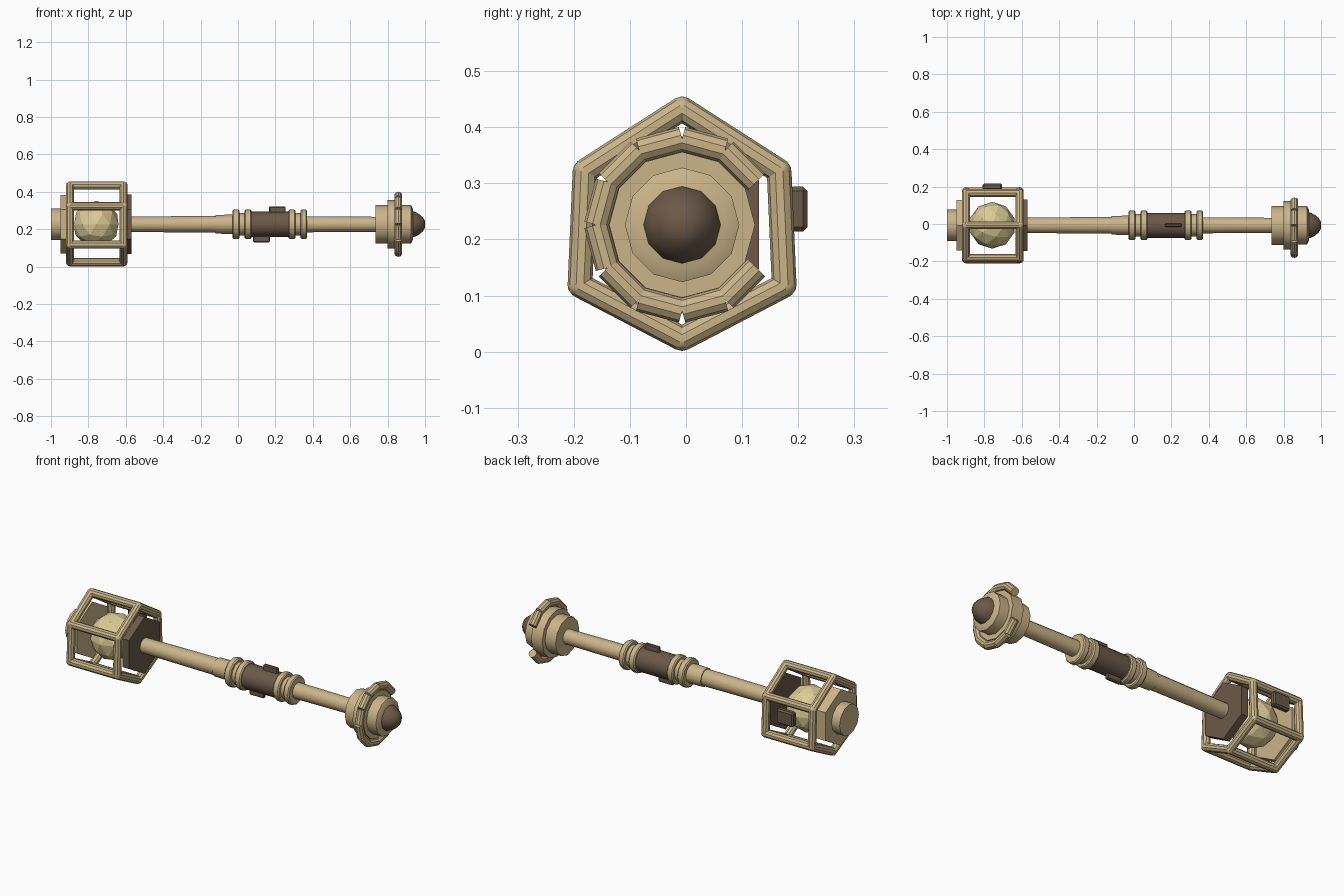
import bpy, bmesh, math
from mathutils import Vector

if "Cube" in bpy.data.objects:
    bpy.data.objects.remove(bpy.data.objects["Cube"])

C = Vector((0, -0.007, 0.226))  # the long axis runs along x through here


def material(name, rgb):
    m = bpy.data.materials.new(name)
    m.diffuse_color = (*rgb, 1)
    m.use_nodes = True
    m.node_tree.nodes["Principled BSDF"].inputs["Base Color"].default_value = m.diffuse_color
    return m


TAN = material("tan", (0.60, 0.46, 0.25))
BROWN = material("brown", (0.15, 0.10, 0.065))
PALE = material("pale_yellow", (0.72, 0.60, 0.30))


def finish(name, bm, mat, smooth=True):
    bmesh.ops.recalc_face_normals(bm, faces=bm.faces)
    me = bpy.data.meshes.new(name)
    bm.to_mesh(me)
    bm.free()
    me.materials.append(mat)
    if smooth:
        me.shade_smooth()
        me.set_sharp_from_angle(angle=math.radians(35))
    ob = bpy.data.objects.new(name, me)
    bpy.context.collection.objects.link(ob)
    return ob


def lathe(name, profile, mat, sides=12):
    """Closed turned solid about the x axis; profile is (x, radius)."""
    bm = bmesh.new()
    rings = []
    for x, r in profile:
        angles = [math.pi / 2 + math.tau * i / sides for i in range(sides)]
        rings.append([bm.verts.new(C + Vector((x, r * math.cos(a), r * math.sin(a)))) for a in angles])
    for a, b in zip(rings, rings[1:]):
        for i in range(sides):
            j = (i + 1) % sides
            bm.faces.new((a[i], a[j], b[j], b[i]))
    bm.faces.new(rings[0])
    bm.faces.new(rings[-1])
    return finish(name, bm, mat)


def tube(name, p, q, r, mat, sides=10):
    p, q = C + Vector(p), C + Vector(q)
    d = q - p
    bm = bmesh.new()
    bmesh.ops.create_cone(bm, cap_ends=True, segments=sides, radius1=r, radius2=r, depth=d.length)
    rot = d.to_track_quat('Z', 'Y').to_matrix().to_4x4()
    bm.transform(rot)
    bmesh.ops.translate(bm, vec=(p + q) / 2, verts=bm.verts)
    return finish(name, bm, mat)


def ball(name, p, r, mat, smooth):
    bm = bmesh.new()
    bmesh.ops.create_icosphere(bm, subdivisions=2, radius=r)
    bmesh.ops.translate(bm, vec=C + Vector(p), verts=bm.verts)
    return finish(name, bm, mat, smooth)


def box(name, p, size, bevel, mat):
    bm = bmesh.new()
    bmesh.ops.create_cube(bm, size=1)
    bmesh.ops.scale(bm, vec=size, verts=bm.verts)
    bmesh.ops.bevel(bm, geom=bm.edges[:], offset=bevel, segments=1, affect='EDGES')
    bmesh.ops.translate(bm, vec=C + Vector(p), verts=bm.verts)
    return finish(name, bm, mat, False)


# lantern cage: two hexagons joined by six rails
R = 0.022
X0, X1 = -0.898, -0.612
hexagon = [(0, 0.207), (0.173, 0.096), (0.182, -0.108),
           (0, -0.203), (-0.182, -0.108), (-0.173, 0.096)]
for i, a in enumerate(hexagon):
    b = hexagon[(i + 1) % 6]
    tube(f"cage_rail_{i}", (X0, *a), (X1, *a), R, TAN)
    for end, x in (("back", X0), ("front", X1)):
        tube(f"cage_{end}_bar_{i}", (x, *a), (x, *b), R, TAN)
        ball(f"cage_{end}_joint_{i}", (x, *a), R, TAN, True)

# cage end plates, end cap, lamp and latch
lathe("back_plate", [(-0.95, 0.157), (-0.89, 0.157)], TAN, 6)
lathe("back_cap", [(-1.0, 0.085), (-0.945, 0.085)], TAN)
lathe("front_plate", [(-0.61, 0.158), (-0.57, 0.158)], BROWN, 6)
ball("lamp", (-0.758, 0, 0), 0.125, PALE, False)
box("latch", (-0.757, 0.206, 0.028), (0.104, 0.035, 0.08), 0.008, BROWN)

# shaft with thicker sleeve
lathe("rear_shaft", [(-0.59, 0.041), (-0.11, 0.045)], TAN)
lathe("sleeve", [(-0.12, 0.05), (-0.02, 0.052)], TAN)
lathe("front_shaft", [(0.35, 0.043), (0.75, 0.04)], TAN)

# grip with collars and two fins
lathe("grip", [(0.06, 0.067), (0.28, 0.067)], BROWN)
for i, (a, b) in enumerate([(-0.03, 0.008), (0.035, 0.072), (0.27, 0.308), (0.335, 0.37)]):
    lathe(f"collar_{i}", [(a, 0.072), (a + 0.006, 0.078), (b - 0.006, 0.078), (b, 0.072)], TAN)
lathe("rear_collar_neck", [(0, 0.06), (0.045, 0.06)], TAN)
lathe("front_collar_neck", [(0.3, 0.06), (0.345, 0.06)], TAN)
box("top_fin", (0.21, 0, 0.077), (0.09, 0.02, 0.035), 0.005, BROWN)
box("bottom_fin", (0.125, 0, -0.079), (0.09, 0.02, 0.035), 0.005, BROWN)

# pommel: stepped hub, nose and dome
lathe("hub_rear", [(0.735, 0.104), (0.81, 0.104)], TAN)
lathe("hub_middle", [(0.80, 0.13), (0.868, 0.13)], TAN)
lathe("hub_front", [(0.86, 0.102), (0.925, 0.102), (0.936, 0.08)], TAN)
dome = [(0.93, 0.07), (0.948, 0.066), (0.968, 0.055), (0.988, 0.038), (1.0, 0.018)]
lathe("pommel_dome", dome, BROWN)

# broken ring of ten straight links, open towards +y
for i in range(10):
    a0, a1 = (math.radians(30 * (i + k + 1)) for k in (0, 1))
    ends = [(0.857, 0.153 * math.cos(a), 0.153 * math.sin(a)) for a in (a0, a1)]
    tube(f"ring_link_{i}", *ends, R, TAN)
